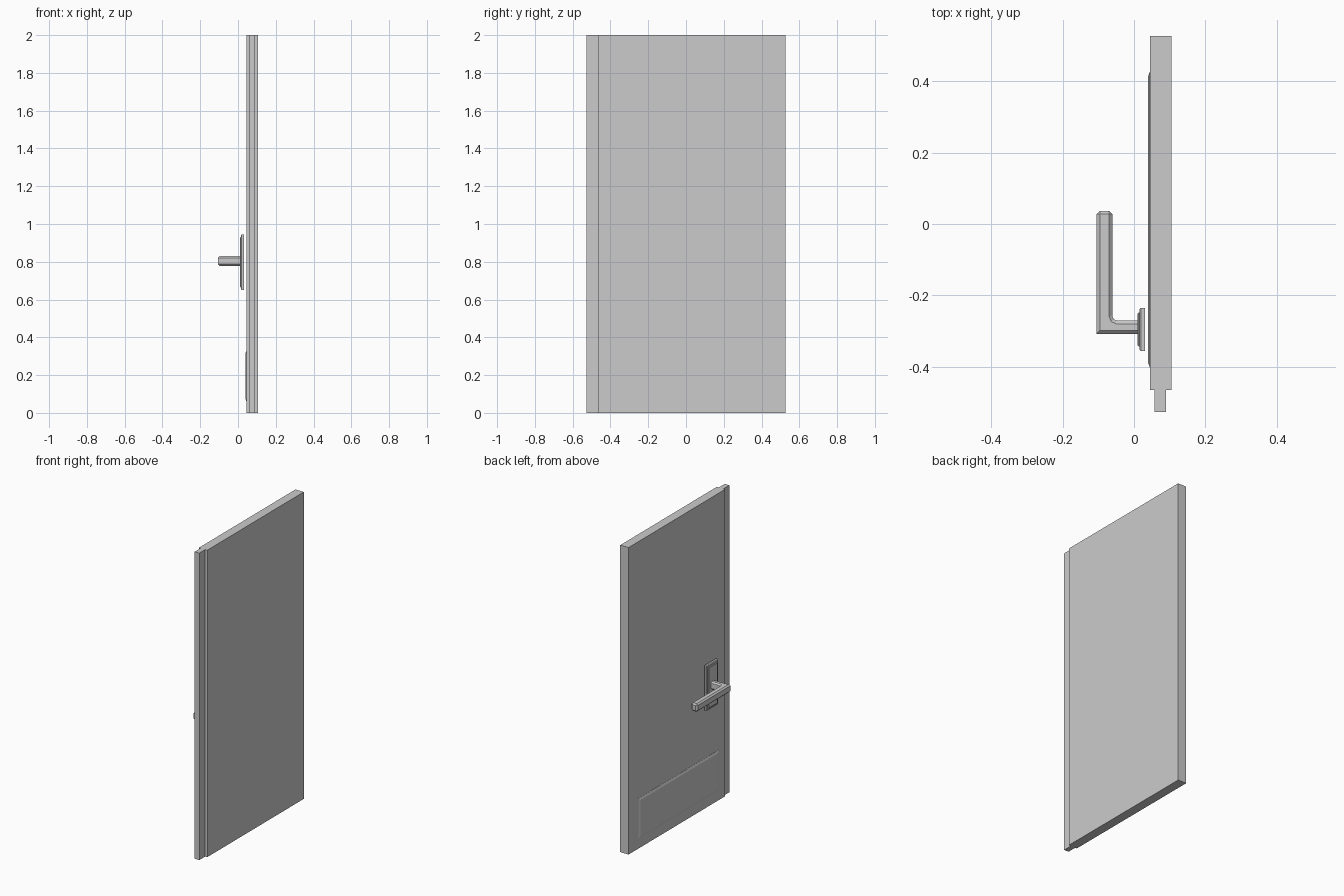
import bpy, bmesh

if "Cube" in bpy.data.objects:
    bpy.data.objects.remove(bpy.data.objects["Cube"])


def finish(name, bm):
    bmesh.ops.recalc_face_normals(bm, faces=bm.faces)
    mesh = bpy.data.meshes.new(name)
    bm.to_mesh(mesh)
    bm.free()
    obj = bpy.data.objects.new(name, mesh)
    bpy.context.collection.objects.link(obj)
    return obj


def prism(profile, z0, z1):
    """Extrude an xy outline from z0 to z1."""
    bm = bmesh.new()
    face = bm.faces.new([bm.verts.new((x, y, z0)) for x, y in profile])
    out = bmesh.ops.extrude_face_region(bm, geom=[face])
    for v in out["geom"]:
        if isinstance(v, bmesh.types.BMVert):
            v.co.z = z1
    return bm


def chamfer(bm, edges, width):
    bmesh.ops.bevel(bm, geom=edges, offset=width, segments=1,
                    affect='EDGES', clamp_overlap=True)


def raised_plate(name, x_back, x_edge, x_front, y0, y1, z0, z1, inset):
    """Plate facing -x with straight sides and a sloped border."""
    bm = bmesh.new()
    rings = []
    for x, d in ((x_back, 0), (x_edge, 0), (x_front, inset)):
        pts = ((y0 + d, z0 + d), (y1 - d, z0 + d),
               (y1 - d, z1 - d), (y0 + d, z1 - d))
        rings.append([bm.verts.new((x, y, z)) for y, z in pts])
    bm.faces.new(rings[0])
    bm.faces.new(rings[-1])
    for a, b in zip(rings, rings[1:]):
        for i in range(4):
            j = (i + 1) % 4
            bm.faces.new((a[i], a[j], b[j], b[i]))
    return finish(name, bm)


# Door slab with the narrower tongue along its latch edge
Y = 0.527
finish("door_slab", prism([
    (0.045, Y), (0.045, -0.466), (0.057, -0.466), (0.057, -Y),
    (0.09, -Y), (0.09, -0.466), (0.105, -0.466), (0.105, Y)], 0, 2))

# Kick panel with sloped border
raised_plate("kick_panel", 0.046, 0.044, 0.039, -0.402, 0.427, 0.063, 0.327, 0.014)

# Handle backplate and its raised face
raised_plate("handle_backplate", 0.031, 0.019, 0.015, -0.357, -0.235, 0.65, 0.945, 0.005)
raised_plate("backplate_face", 0.017, 0.013, 0.01, -0.344, -0.248, 0.664, 0.931, 0.004)

# Lever handle: L outline with a filleted inner corner and chamfered edges
bm = prism([(0.012, -0.308), (-0.105, -0.308), (-0.105, 0.037),
            (-0.061, 0.037), (-0.061, -0.258), (-0.057, -0.267),
            (-0.048, -0.271), (0.012, -0.271)], 0.778, 0.83)


def is_corner(edge):
    a, b = (v.co for v in edge.verts)
    vertical = abs(a.z - b.z) > 0.01
    return a.y > 0 if vertical else min(a.x, b.x) < 0.011


chamfer(bm, [e for e in bm.edges if is_corner(e)], 0.009)
finish("lever_handle", bm)
